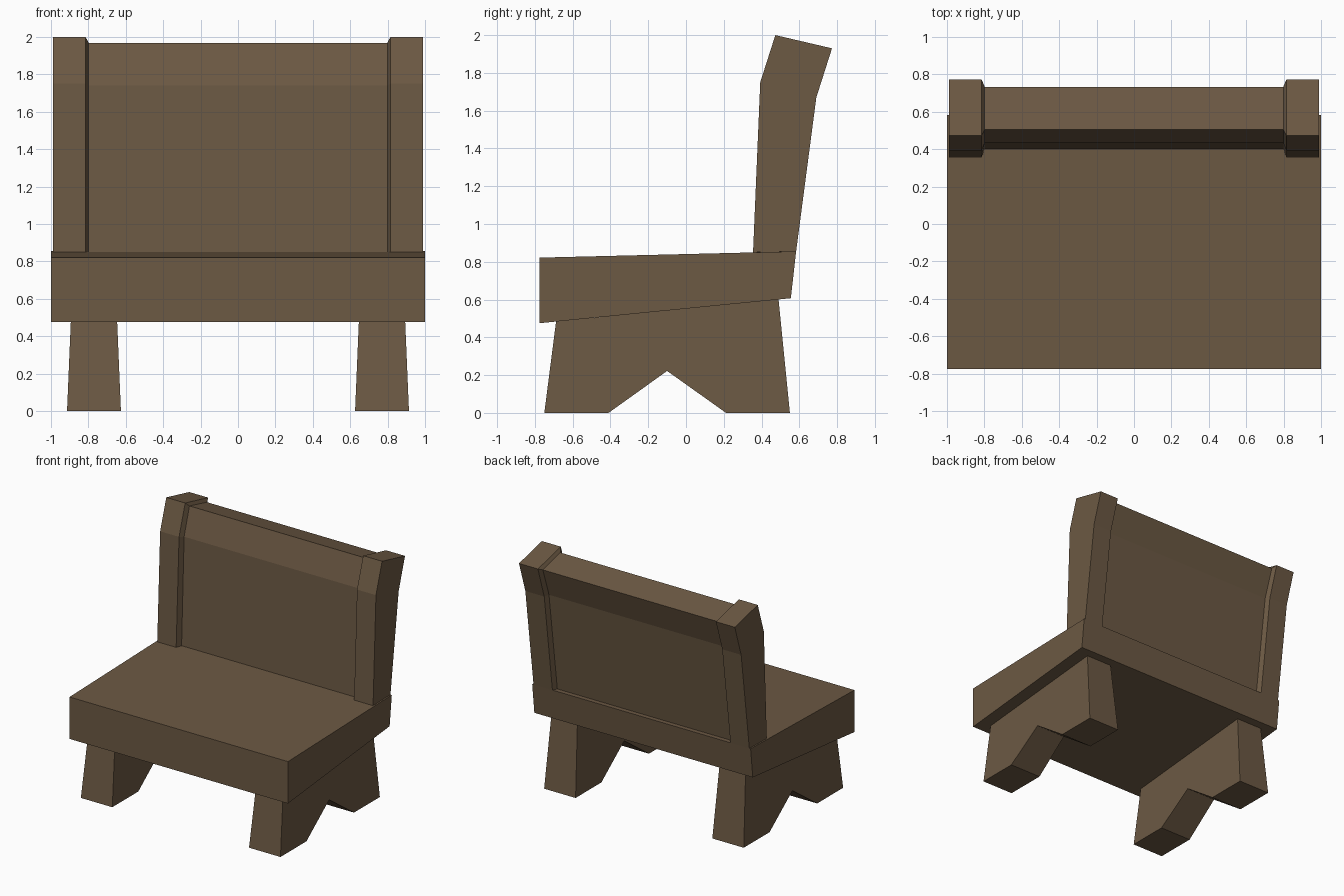
import bpy, bmesh

if "Cube" in bpy.data.objects:
    bpy.data.objects.remove(bpy.data.objects["Cube"])

wood = bpy.data.materials.new("brown wood")
wood.diffuse_color = (0.15, 0.1, 0.057, 1)
wood.use_nodes = True
wood.node_tree.nodes["Principled BSDF"].inputs["Base Color"].default_value = wood.diffuse_color


def loft(name, sections):
    """Skin a closed solid through matching rings of (x, y, z) points."""
    bm = bmesh.new()
    rings = [[bm.verts.new(p) for p in ring] for ring in sections]
    for a, b in zip(rings, rings[1:]):
        for i in range(len(a)):
            j = (i + 1) % len(a)
            bm.faces.new((a[i], a[j], b[j], b[i]))
    bm.faces.new(rings[0])
    bm.faces.new(rings[-1])
    bmesh.ops.recalc_face_normals(bm, faces=bm.faces)
    mesh = bpy.data.meshes.new(name)
    bm.to_mesh(mesh)
    bm.free()
    mesh.materials.append(wood)
    obj = bpy.data.objects.new(name, mesh)
    bpy.context.collection.objects.link(obj)
    return obj


def at_x(x, profile):
    return [(x, y, z) for y, z in profile]


# Seat: wedge-shaped slab
seat = [(-0.775, 0.475), (-0.775, 0.822), (0.583, 0.855), (0.555, 0.607)]
loft("seat", [at_x(-1, seat), at_x(1, seat)])

# Backrest: thick end posts that step in to a thinner panel
post = [(0.355, 0.85), (0.393, 1.75), (0.473, 2.0),
        (0.773, 1.93), (0.69, 1.67), (0.583, 0.855)]
panel = [(0.402, 0.85), (0.435, 1.74), (0.505, 1.968),
         (0.733, 1.912), (0.652, 1.675), (0.543, 0.854)]
loft("backrest", [at_x(-0.988, post), at_x(-0.815, post), at_x(-0.798, panel),
                  at_x(0.798, panel), at_x(0.815, post), at_x(0.988, post)])

# Legs: notched trestles that taper towards the top
leg = [(-0.75, 0), (-0.41, 0), (-0.1, 0.222), (0.212, 0),
       (0.55, 0), (0.49, 0.601), (-0.688, 0.4835)]
for side, name in ((-1, "left_leg"), (1, "right_leg")):
    loft(name, [[(side * (0.77 + s * (0.144 - 0.042 * z)), y, z) for y, z in leg]
                for s in (-1, 1)])
